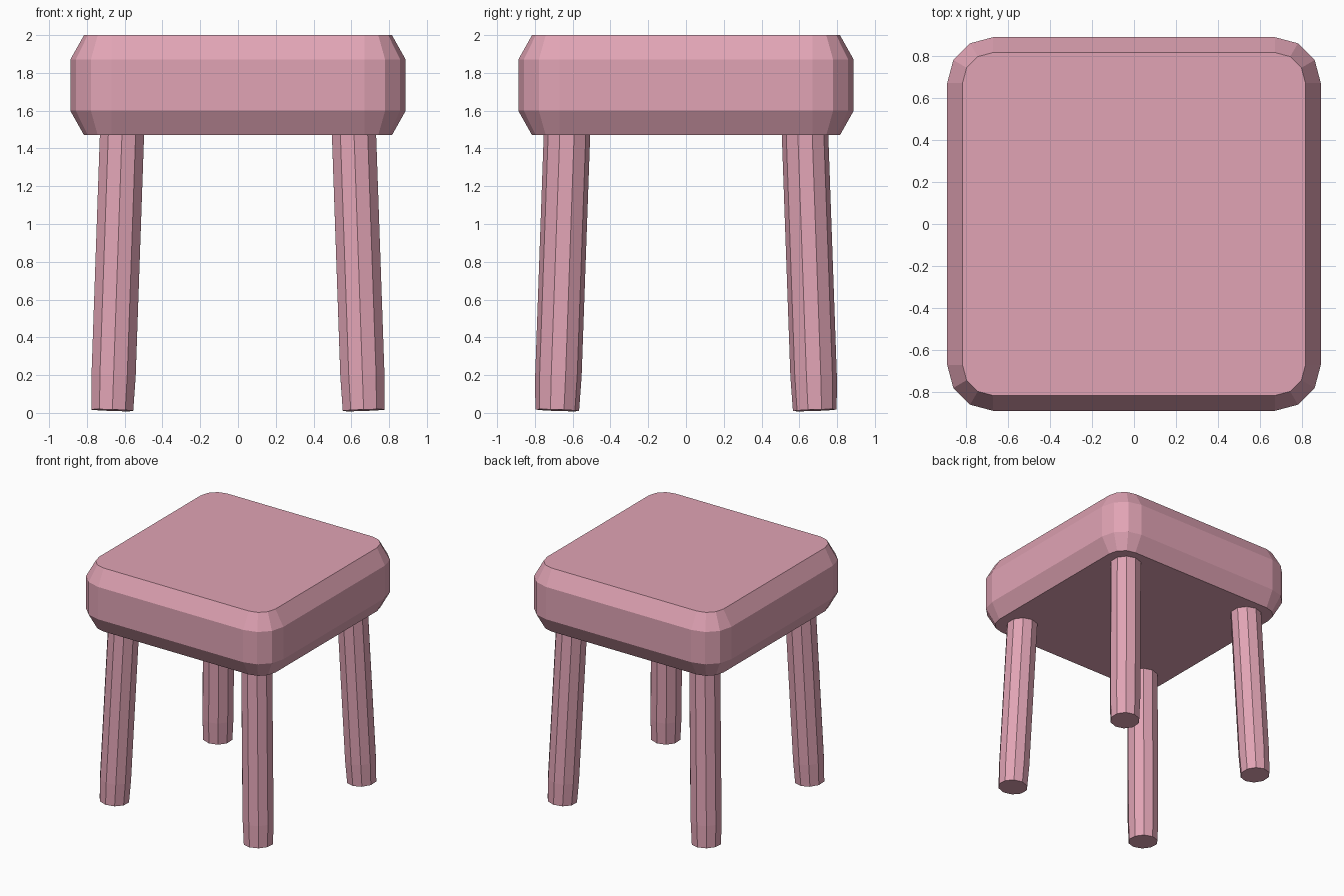
import bpy, bmesh, math
from mathutils import Vector

if "Cube" in bpy.data.objects:
    bpy.data.objects.remove(bpy.data.objects["Cube"])

pink = bpy.data.materials.new("dusty pink")
pink.diffuse_color = (0.75, 0.37, 0.46, 1)
pink.use_nodes = True
pink.node_tree.nodes["Principled BSDF"].inputs["Base Color"].default_value = pink.diffuse_color


def loft(name, rings):
    """Skin a stack of equal-length point rings and cap both ends."""
    bm = bmesh.new()
    loops = [[bm.verts.new(p) for p in ring] for ring in rings]
    n = len(loops[0])
    for a, b in zip(loops, loops[1:]):
        for i in range(n):
            j = (i + 1) % n
            bm.faces.new((a[i], a[j], b[j], b[i]))
    bm.faces.new(loops[0][::-1])
    bm.faces.new(loops[-1])
    bmesh.ops.recalc_face_normals(bm, faces=bm.faces)
    mesh = bpy.data.meshes.new(name)
    bm.to_mesh(mesh)
    bm.free()
    mesh.materials.append(pink)
    obj = bpy.data.objects.new(name, mesh)
    bpy.context.collection.objects.link(obj)
    return obj


def rounded_square(radius, z, core=0.67):
    """Square outline with three-segment corners."""
    pts = []
    for k, (sx, sy) in enumerate([(1, 1), (-1, 1), (-1, -1), (1, -1)]):
        for s in range(4):
            a = math.radians(90 * k + 30 * s)
            pts.append((sx * core + radius * math.cos(a),
                        sy * core + radius * math.sin(a), z))
    return pts


# Seat: chamfered cushion slab
loft("seat", [rounded_square(r, z) for r, z in
              [(0.145, 1.47), (0.218, 1.60), (0.218, 1.87), (0.145, 2.0)]])


# Legs: ten-sided, splayed outwards, slightly tapered at the foot
def leg(name, sx, sy):
    top, foot = Vector((0.614, 0.63, 1.48)), Vector((0.665, 0.682, 0.014))
    axis = (top - foot).normalized()
    u = Vector((1, 0, 0))
    u = (u - axis * u.dot(axis)).normalized()
    v = axis.cross(u)
    rings = []
    for t, r in [(0, 0.116), (0.125, 0.123), (1, 0.123)]:
        c = foot.lerp(top, t)
        ring = []
        for i in range(10):
            a = math.radians(36 * i + 18)
            p = c + u * r * math.cos(a) + v * r * math.sin(a)
            ring.append((sx * p.x, sy * p.y, p.z))
        rings.append(ring)
    loft(name, rings)


for side, sx in (("left", -1), ("right", 1)):
    for end, sy in (("front", -1), ("back", 1)):
        leg(f"{end}_{side}_leg", sx, sy)
